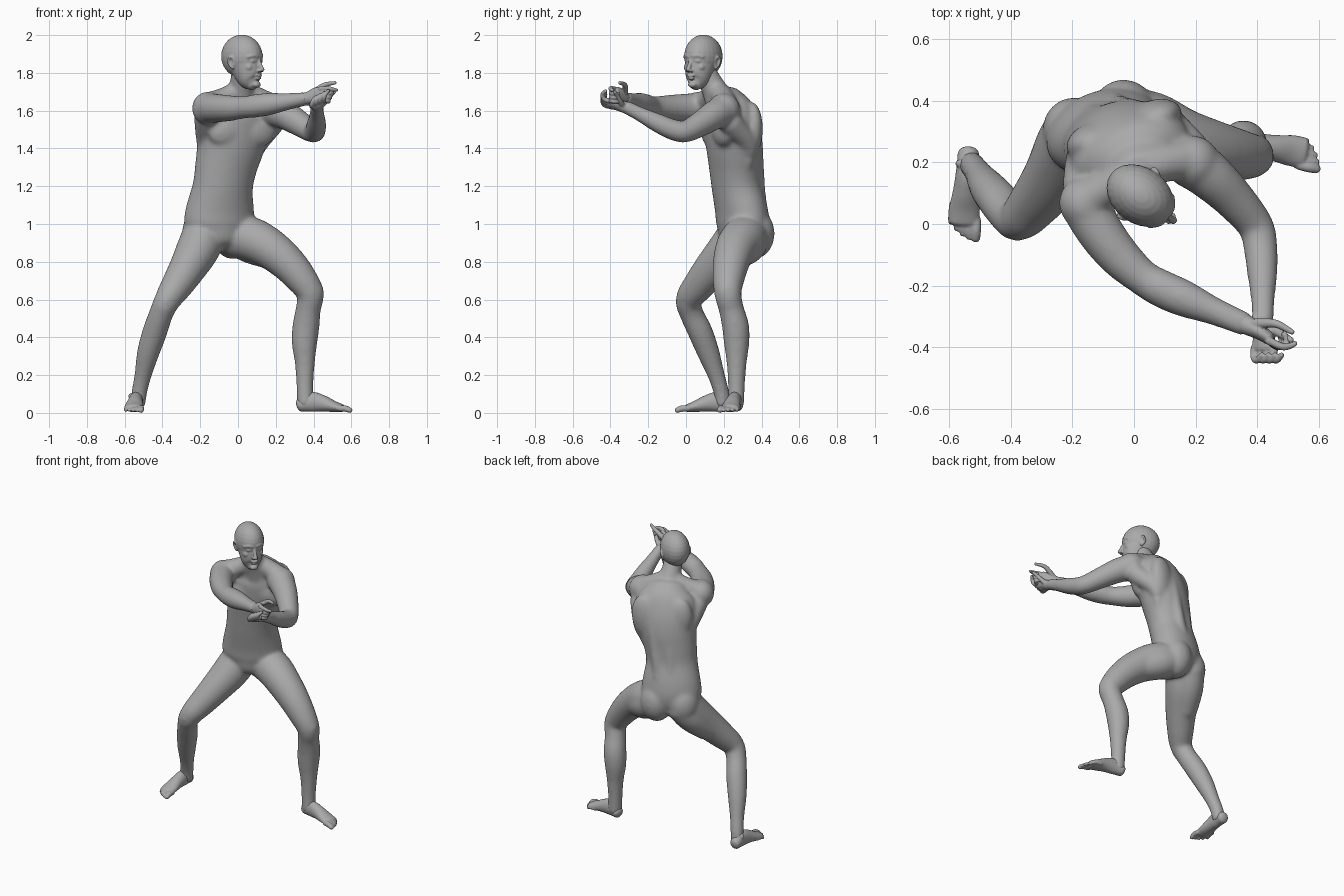
import bpy, bmesh, math
from mathutils import Vector, Matrix

skin = bpy.data.materials.new("grey_clay")
skin.diffuse_color = (0.40, 0.40, 0.40, 1)


def limb(bm, pts, side=(0.3, 0.2, 1), n=20, steps=5, cap=0.6):
    """Smooth closed tube through (x, y, z, half width, half depth) stations."""
    P = [Vector(p if len(p) == 5 else (*p, p[3])) for p in pts]
    P = [P[0] * 2 - P[1]] + P + [P[-1] * 2 - P[-2]]
    st = []
    for i in range(1, len(P) - 2):
        a, b, c, d = P[i - 1:i + 3]
        for k in range(steps):
            t = k / steps
            st.append(0.5 * (2 * b + (c - a) * t + (2 * a - 5 * b + 4 * c - d) * t * t
                             + (3 * b - a - 3 * c + d) * t ** 3))
    st.append(P[-2])
    # rounded ends
    def ends(s, away):
        t = (Vector(s[:3]) - Vector(away[:3])).normalized()
        r = min(s[3], s[4]) * cap
        out = []
        for e in (0.45, 0.8, 0.97):
            k = math.sqrt(1 - e * e)
            out.append(Vector((*(Vector(s[:3]) + t * r * e), s[3] * k, s[4] * k)))
        return out
    st = ends(st[0], st[1])[::-1] + st + ends(st[-1], st[-2])
    rings = []
    for i, s in enumerate(st):
        t = (Vector(st[min(i + 1, len(st) - 1)][:3]) - Vector(st[max(i - 1, 0)][:3])).normalized()
        u = Vector(side)
        u = (u - t * u.dot(t)).normalized()
        v = t.cross(u)
        rings.append([bm.verts.new(Vector(s[:3]) + u * s[3] * math.cos(a) + v * s[4] * math.sin(a))
                      for a in (2 * math.pi * j / n for j in range(n))])
    for r, q in zip(rings, rings[1:]):
        for j in range(n):
            bm.faces.new((r[j], r[(j + 1) % n], q[(j + 1) % n], q[j]))
    bm.faces.new(rings[0][::-1])
    bm.faces.new(rings[-1])


def blob(bm, c, r, yaw=0.0, tilt=0.0):
    m = (Matrix.Translation(c) @ Matrix.Rotation(yaw, 4, 'Z') @ Matrix.Rotation(tilt, 4, 'Y')
         @ Matrix.Diagonal((*r, 1)))
    bmesh.ops.create_uvsphere(bm, u_segments=24, v_segments=14, radius=1, matrix=m)


def finish(bm, name, voxel, smooth):
    """Fuse the overlapping volumes into one smooth skin."""
    bmesh.ops.recalc_face_normals(bm, faces=bm.faces)
    me = bpy.data.meshes.new(name)
    bm.to_mesh(me)
    bm.free()
    me.materials.append(skin)
    ob = bpy.data.objects.new(name, me)
    bpy.context.collection.objects.link(ob)
    re = ob.modifiers.new("fuse", 'REMESH')
    re.mode = 'VOXEL'
    re.voxel_size = voxel
    re.use_smooth_shade = True
    sm = ob.modifiers.new("soften", 'SMOOTH')
    sm.factor = 0.5
    sm.iterations = smooth


# ---- body: torso, neck, arms and legs in one skin
YAW = math.radians(20)
LEFT = Vector((math.cos(YAW), math.sin(YAW), 0))
FRONT = Vector((math.sin(YAW), -math.cos(YAW), 0))


def T(l, f, z):
    return Vector((-0.10 + 0.17 * (z - 0.95), 0.30 - 0.11 * (z - 0.95), z)) + LEFT * l + FRONT * f


body = bmesh.new()
limb(body, [(-.10, .295, .93, .145, .118), (-.10, .30, 1.0, .19, .132), (-.095, .292, 1.08, .186, .132),
            (-.08, .268, 1.2, .164, .128), (-.064, .26, 1.3, .168, .134), (-.042, .255, 1.4, .182, .142),
            (-.022, .245, 1.5, .197, .14), (-.002, .225, 1.6, .19, .124), (.01, .20, 1.66, .135, .095)],
     side=LEFT, n=32)
# neck
limb(body, [(.01, .20, 1.58, .085), (.015, .165, 1.68, .073), (.02, .13, 1.75, .063),
            (.025, .095, 1.82, .058)], side=LEFT)
# trapezius slopes
limb(body, [(.015, .155, 1.715, .052), (-.07, .125, 1.667, .058), (-.15, .08, 1.632, .067)])
limb(body, [(.02, .165, 1.715, .052), (.10, .195, 1.667, .06), (.18, .21, 1.622, .068)])
for s in (-1, 1):
    blob(body, T(s * .078, .078, 1.495), (.11, .052, .088), YAW, s * .25)        # chest
    blob(body, T(s * .095, -.07, 1.49), (.10, .062, .16), YAW, s * .2)           # shoulder blade
    limb(body, [(*T(s * .05, -.10, 1.02), .036), (*T(s * .044, -.102, 1.2), .036),
                (*T(s * .052, -.11, 1.45), .038), (*T(s * .05, -.09, 1.58), .036)])  # back muscle
    blob(body, T(s * .085, -.035, .95), (.105, .108, .135), YAW)                 # buttock
# thigh backs flowing into the buttocks
limb(body, [(-.18, .33, .94, .09), (-.225, .27, .85, .09), (-.275, .165, .75, .08)])
limb(body, [(-.01, .35, .93, .095), (.07, .325, .89, .10), (.17, .275, .85, .09)])
# flank muscles running up to the armpits
limb(body, [(*T(.125, -.02, 1.30), .028), (*T(.148, -.035, 1.42), .05), (.185, .235, 1.54, .066)])
limb(body, [(*T(-.125, -.02, 1.30), .028), (*T(-.148, -.03, 1.42), .05), (-.165, .12, 1.56, .069)])
blob(body, T(0, .065, .925), (.06, .05, .05), YAW)                               # groin
# right arm
blob(body, (-.16, .065, 1.613), (.083, .088, .088), .5)
limb(body, [(-.16, .065, 1.613, .082), (-.11, -.025, 1.613, .076), (-.045, -.108, 1.613, .069),
            (.03, -.175, 1.617, .059), (.09, -.21, 1.625, .062), (.165, -.243, 1.635, .06),
            (.26, -.283, 1.648, .046), (.36, -.325, 1.663, .036, .04)])
# left arm
blob(body, (.19, .20, 1.605), (.088, .088, .088), .5)
limb(body, [(.19, .20, 1.60, .085), (.255, .148, 1.575, .078), (.32, .085, 1.535, .069),
            (.393, -.003, 1.49, .059), (.41, -.07, 1.50, .056), (.416, -.15, 1.535, .051),
            (.418, -.24, 1.58, .040), (.418, -.32, 1.62, .036)])
# right leg
limb(body, [(-.18, .285, .94, .117), (-.215, .225, .86, .114), (-.265, .145, .77, .10),
            (-.32, .072, .68, .086), (-.372, .015, .60, .072), (-.405, .028, .53, .064),
            (-.44, .075, .43, .066), (-.475, .118, .32, .06), (-.503, .16, .2, .046),
            (-.522, .187, .11, .042), (-.53, .195, .05, .042)])
blob(body, (-.379, -.018, .59), (.044, .037, .052))
# left leg
limb(body, [(-.02, .33, .94, .117), (.07, .30, .92, .117), (.16, .265, .875, .109),
            (.255, .24, .80, .098), (.335, .225, .71, .085), (.383, .222, .63, .072),
            (.372, .24, .55, .067), (.36, .262, .46, .072), (.352, .268, .37, .068),
            (.354, .268, .26, .053), (.354, .267, .14, .045), (.356, .265, .05, .044)])
blob(body, (.415, .212, .64), (.04, .044, .057))
finish(body, "body", 0.009, 20)


# ---- feet with toes; m is +1 when the big toe lies on the foot's left
def foot(name, heel, fwd, m):
    bm = bmesh.new()
    F = Vector((*fwd, 0)).normalized()
    L = Vector((-F.y, F.x, 0)) * m
    at = lambda f, l, z: Vector((*heel, 0)) + F * f + L * l + Vector((0, 0, z))
    limb(bm, [(*at(.0, 0, .042), .035, .037), (*at(.06, 0, .058), .038, .053),
              (*at(.12, -.002, .05), .042, .044), (*at(.18, -.004, .034), .05, .03),
              (*at(.225, -.004, .025), .049, .021)], side=L)
    limb(bm, [(*at(.038, 0, .09), .03), (*at(.042, 0, .05), .038)], side=L)      # ankle
    for s in (-1, 1):
        blob(bm, at(.035, s * .028, .088), (.014, .012, .018))                   # ankle bone
    for i in range(5):                                                          # toes
        r = .017 if i == 0 else .0125 - .0006 * i
        l, e = .035 - .0205 * i + (0 if i else .002), .275 - .003 * i * i
        limb(bm, [(*at(e - .06, l * .95, .024), r), (*at(e - .025, l, .023), r),
                  (*at(e, l, .014), r * .9)], side=L, n=12, cap=.9)
    finish(bm, name, 0.0055, 4)


foot("right_foot", (-.537, .23), (-.05, -1), 1)
foot("left_foot", (.330, .27), (.98, -.2), -1)

# ---- head
HF, HL = Vector((.80, -.60, 0)), Vector((.60, .80, 0))
HY = math.atan2(HF.y, HF.x)                 # local x of head blobs points forward
H = lambda f, l, z: Vector((.026, .088, z)) + HF * f + HL * l
head = bmesh.new()
blob(head, H(-.007, 0, 1.888), (.119, .091, .114), HY)
limb(head, [(*H(.068, 0, 1.736), .036, .035), (*H(.05, 0, 1.76), .059, .060),
            (*H(.034, 0, 1.80), .071, .079), (*H(.018, 0, 1.85), .080, .090),
            (*H(.012, 0, 1.90), .084, .097)], side=HL, n=28)
blob(head, H(.092, 0, 1.738), (.018, .025, .017), HY)                            # chin
limb(head, [(*H(.101, 0, 1.873), .010), (*H(.116, 0, 1.84), .011), (*H(.128, 0, 1.815), .013)],
     side=HL, n=14)                                                             # nose
blob(head, H(.106, 0, 1.785), (.010, .026, .0065), HY)                           # upper lip
blob(head, H(.103, 0, 1.771), (.010, .022, .007), HY)                            # lower lip
for s in (-1, 1):
    blob(head, H(.116, s * .012, 1.811), (.011, .009, .008), HY)                 # nostril
    limb(head, [(*H(.104, s * .012, 1.888), .010), (*H(.095, s * .036, 1.892), .011),
                (*H(.075, s * .060, 1.884), .010)], n=14)                       # brow
    blob(head, H(.090, s * .034, 1.862), (.0125, .016, .009), HY)                # eye
    blob(head, H(.068, s * .046, 1.83), (.026, .02, .022), HY)                   # cheekbone
    ear = [(.004, .080, 1.848), (.002, .088, 1.875), (-.012, .096, 1.884), (-.025, .096, 1.868),
           (-.022, .090, 1.842), (-.004, .082, 1.823)]
    limb(head, [(*H(f, s * l, z), .0065) for f, l, z in ear], side=HL, n=10)
    blob(head, H(-.008, s * .083, 1.852), (.016, .006, .025), HY)                # ear bowl
finish(head, "head", 0.0045, 4)

# ---- right hand: gripping, index and thumb reaching forward
hand = bmesh.new()
limb(hand, [(.335, -.315, 1.66, .031, .034), (.375, -.332, 1.668, .034, .031),
            (.41, -.352, 1.68, .042, .025), (.44, -.372, 1.685, .043, .021)], side=(0, 0, 1))
limb(hand, [(.435, -.378, 1.715, .0135), (.48, -.398, 1.718, .012), (.505, -.396, 1.712, .0105),
            (.525, -.387, 1.708, .0085)], n=12)
for i in range(3):                                                              # curled fingers
    z = 1.695 - .021 * i
    limb(hand, [(.435, -.376, z, .013), (.472 - .005 * i, -.398, z - .002, .012),
                (.497 - .008 * i, -.383, z - .004, .011), (.487 - .008 * i, -.355, z - .005, .010)],
         n=12)
limb(hand, [(.385, -.325, 1.685, .018), (.425, -.322, 1.715, .016), (.465, -.325, 1.738, .013),
            (.515, -.352, 1.748, .009)], n=12)
finish(hand, "right_hand", 0.004, 2)

# ---- left hand: cupped around the other
hand = bmesh.new()
limb(hand, [(.418, -.295, 1.607, .031), (.42, -.33, 1.62, .032, .031), (.422, -.365, 1.63, .038, .026),
            (.42, -.405, 1.635, .041, .021)], side=(1, 0, .5))
for i in range(4):                                                              # fingers
    x, z = .392 + .021 * i, 1.622 + .010 * i
    limb(hand, [(x, -.40, z, .0135), (x - .002, -.432, z + .008, .0125),
                (x + .008, -.442, z + .035, .0115), (x + .025, -.424, z + .054, .0095)], n=12)
limb(hand, [(.435, -.335, 1.625, .018), (.465, -.35, 1.65, .015), (.49, -.365, 1.68, .012),
            (.512, -.378, 1.70, .009)], n=12)
finish(hand, "left_hand", 0.004, 2)
